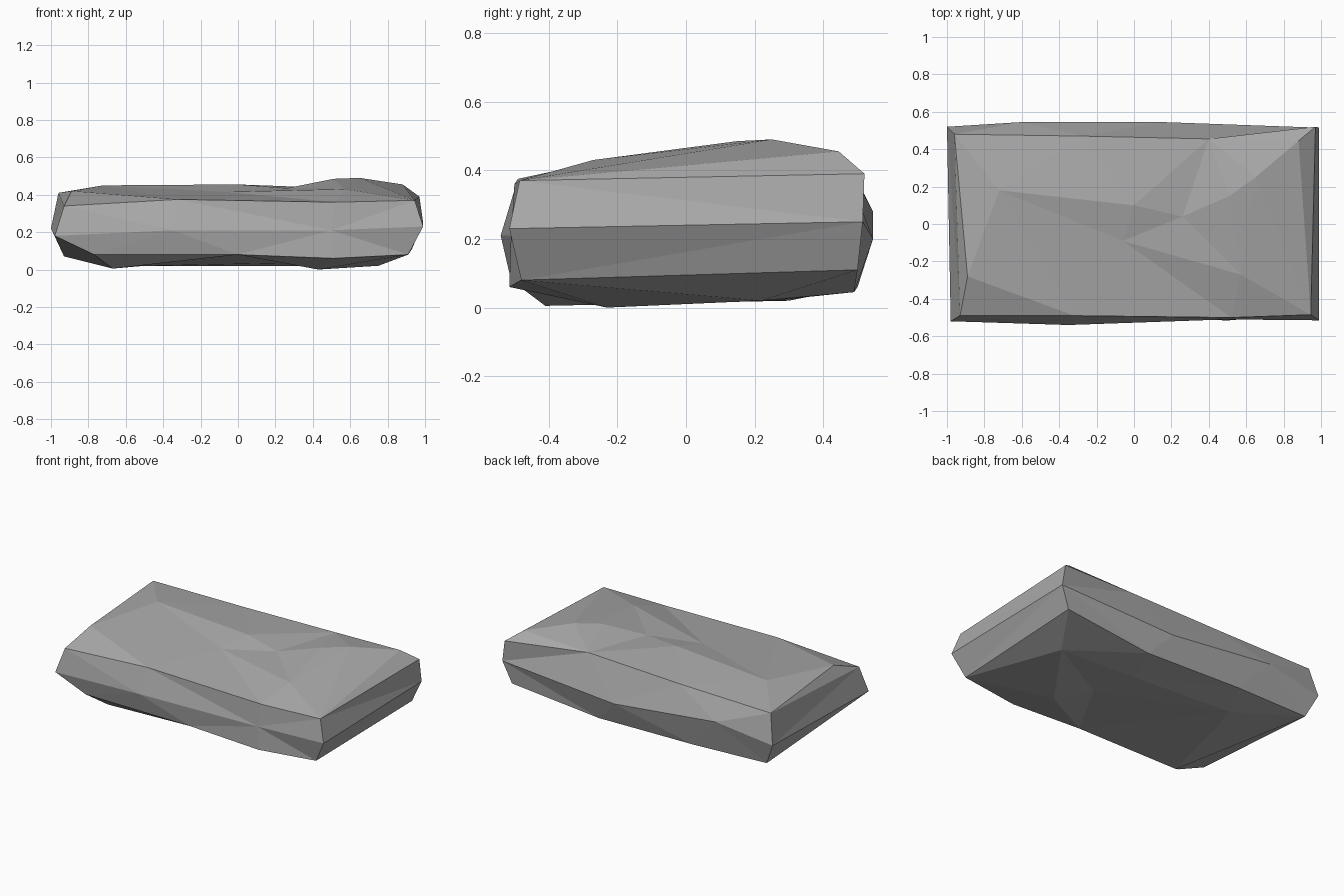
import bpy
import bmesh
from mathutils import Vector
from mathutils.geometry import delaunay_2d_cdt

default_cube = bpy.data.objects.get("Cube")
if default_cube:
    bpy.data.objects.remove(default_cube, do_unlink=True)

# Three outlines around the slab, counter-clockwise from the front left corner
top_rim = [
    (-.93, -.49, .34), (-.32, -.49, .375), (.52, -.5, .36), (.945, -.485, .37),
    (.97, .52, .39), (.4, .455, .44), (-.28, .47, .42), (-.96, .48, .41),
]
waist = [
    (-.98, -.52, .18), (-.35, -.54, .21), (.5, -.51, .21), (.99, -.515, .23),
    (.99, .515, .25), (.15, .545, .2), (-.6, .545, .28), (-1, .52, .22),
]
bottom_rim = [
    (-.77, -.5, .08), (0, -.51, .08), (.51, -.515, .06), (.91, -.48, .08),
    (.93, .5, .11), (.3, .49, .045), (-.4, .5, .06), (-.93, .48, .07),
]

# Bumps and hollows inside the upper and lower faces
top_bumps = [
    (-.72, .18, .45), (-.89, -.28, .42), (0, .1, .455), (.26, .04, .435),
    (-.06, -.09, .415), (.57, -.27, .43), (.51, .15, .485), (.65, .25, .49),
    (.88, .445, .455),
]
bottom_bumps = [
    (-.67, -.41, .005), (.43, -.23, 0), (.75, .22, .02), (.27, -.05, .035),
    (-.5, .3, .02), (.2, .25, .02), (-.93, -.2, .06),
]


def add_verts(bm, points):
    return [bm.verts.new(point) for point in points]


def add_band(bm, upper, lower):
    """Join two outlines with a band of flat faces."""
    count = len(upper)
    for i in range(count):
        j = (i + 1) % count
        bm.faces.new((lower[i], lower[j], upper[j], upper[i]))


def add_cap(bm, rim, bumps):
    """Fill an outline with triangles that pass through the bumps."""
    verts = rim + bumps
    flat = [Vector(v.co.xy) for v in verts]
    border = [(i, (i + 1) % len(rim)) for i in range(len(rim))]
    result = delaunay_2d_cdt(flat, border, [], 1, 0.0001)
    sources, triangles = result[3], result[2]
    for triangle in triangles:
        bm.faces.new([verts[sources[corner][0]] for corner in triangle])


def build_slab(name, material):
    bm = bmesh.new()
    upper, middle, lower = [add_verts(bm, ring) for ring in (top_rim, waist, bottom_rim)]
    add_band(bm, upper, middle)
    add_band(bm, middle, lower)
    add_cap(bm, upper, add_verts(bm, top_bumps))
    add_cap(bm, lower, add_verts(bm, bottom_bumps))
    bmesh.ops.triangulate(bm, faces=bm.faces[:])
    bmesh.ops.recalc_face_normals(bm, faces=bm.faces[:])
    mesh = bpy.data.meshes.new(name)
    bm.to_mesh(mesh)
    bm.free()
    mesh.materials.append(material)
    slab = bpy.data.objects.new(name, mesh)
    bpy.context.collection.objects.link(slab)
    return slab


# Plain stone colour
stone = bpy.data.materials.new("stone_grey")
stone.use_nodes = True
colour = (.4, .4, .4, 1)
stone.diffuse_color = colour
stone.node_tree.nodes["Principled BSDF"].inputs["Base Color"].default_value = colour

build_slab("rock_slab", stone)
